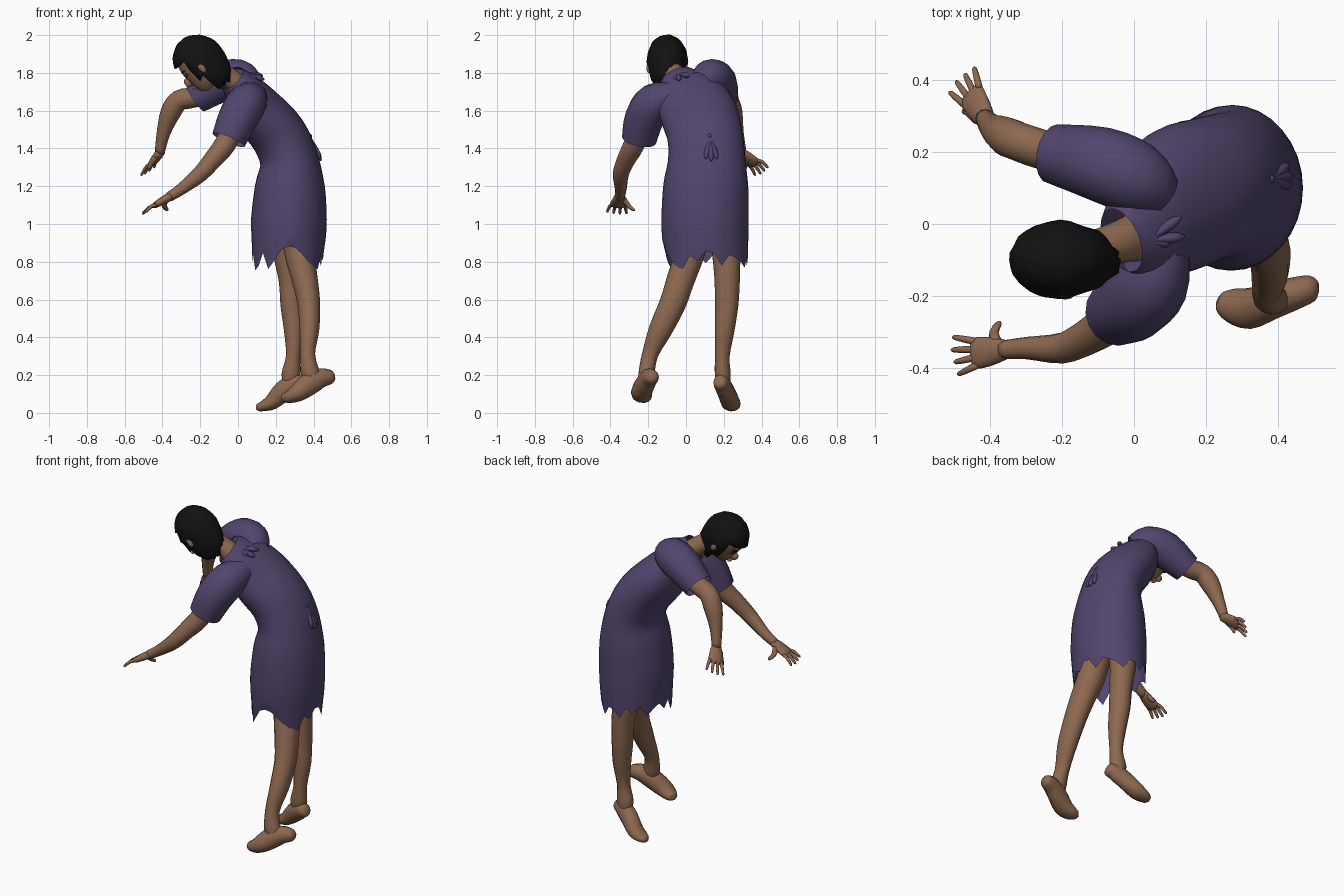
import bpy, bmesh, math, random
from mathutils import Vector, Matrix

random.seed(4)


def material(name, rgb):
    m = bpy.data.materials.new(name)
    m.diffuse_color = (*rgb, 1)
    return m


SKIN = material("skin", (0.27, 0.14, 0.08))
CLOTH = material("cloth", (0.085, 0.06, 0.155))
HAIR = material("hair", (0.006, 0.006, 0.006))
DARK = material("eye_dark", (0.03, 0.02, 0.015))


def finish(bm, name, mat):
    bmesh.ops.recalc_face_normals(bm, faces=bm.faces)
    me = bpy.data.meshes.new(name)
    bm.to_mesh(me)
    bm.free()
    me.materials.append(mat)
    for p in me.polygons:
        p.use_smooth = True
    ob = bpy.data.objects.new(name, me)
    bpy.context.collection.objects.link(ob)
    return ob


def spline(pts, sub):
    """Catmull-Rom through points of any dimension."""
    out = []
    for i in range(len(pts) - 1):
        a, b, c, d = (pts[max(i - 1, 0)], pts[i], pts[i + 1], pts[min(i + 2, len(pts) - 1)])
        for k in range(sub):
            t = k / sub
            out.append([0.5 * (2 * q + (r - p) * t + (2 * p - 5 * q + 4 * r - s) * t * t
                               + (3 * q - p - 3 * r + s) * t ** 3) for p, q, r, s in zip(a, b, c, d)])
    return out + [list(pts[-1])]


def loft(name, secs, mat, wide=(0, 1, 0), n=12, sub=3, cap=True, shape=None):
    """Sections are x, y, z, radius along 'wide', radius across it."""
    secs = spline([s if len(s) == 5 else (*s, s[3]) for s in secs], sub)
    bm, rings = bmesh.new(), []
    for i, s in enumerate(secs):
        c = Vector(s[:3])
        t = (Vector(secs[min(i + 1, len(secs) - 1)][:3]) - Vector(secs[max(i - 1, 0)][:3])).normalized()
        w = Vector(wide)
        w = (w - t * w.dot(t)).normalized()
        b = t.cross(w)
        ring = []
        for k in range(n):
            a = 2 * math.pi * k / n
            co = c + w * math.cos(a) * s[3] + b * math.sin(a) * s[4]
            ring.append(bm.verts.new(shape(co, k) if shape else co))
        rings.append(ring)
    for r, q in zip(rings, rings[1:]):
        for k in range(n):
            bm.faces.new((r[k], r[(k + 1) % n], q[(k + 1) % n], q[k]))
    if cap:
        bm.faces.new(rings[0])
        bm.faces.new(rings[-1])
    return finish(bm, name, mat)


# Dress body with a torn hem
JAG = [.9, 1.25, .7, 1.0, .6, 1.2, .9, .7, 1.1, .75, 1.4, 1.2, .6, 1.3, .9, .45,
       .3, .35, .6, .9, 1.15, 1.25, .7, .9, .5, .6, 1.15, .7, .8, 1.0, 1.3, .8]


def torn(co, k):
    if co.z < .92:
        co.z = .92 - (.92 - co.z) * JAG[k]
    return co


loft("dress", [(.265, .105, .80, .222, .188), (.268, .102, .92, .228, .196), (.27, .10, 1.03, .23, .2),
               (.275, .105, 1.2, .225, .185), (.27, .11, 1.34, .205, .155), (.215, .10, 1.47, .2, .15),
               (.115, .065, 1.59, .205, .14), (.035, .0, 1.70, .175, .105), (-.035, -.045, 1.775, .095, .072)],
     CLOTH, n=32, cap=False, shape=torn)

# Sleeves
loft("sleeve_left", [(.09, -.06, 1.68, .07), (.05, -.16, 1.645, .105), (.0, -.22, 1.56, .105),
                     (-.05, -.248, 1.445, .092)], CLOTH, n=16, cap=False)
loft("sleeve_right", [(.07, .08, 1.74, .07), (.01, .125, 1.77, .1), (-.09, .165, 1.75, .105),
                      (-.225, .195, 1.665, .083)], CLOTH, n=16, cap=False)

# Arms
loft("arm_left", [(.0, -.22, 1.55, .055), (-.07, -.275, 1.42, .057), (-.13, -.315, 1.345, .05),
                  (-.2, -.345, 1.265, .043), (-.3, -.345, 1.185, .031), (-.365, -.35, 1.143, .026)], SKIN)
loft("arm_right", [(-.1, .17, 1.73, .055), (-.23, .2, 1.672, .055), (-.31, .225, 1.655, .055),
                   (-.357, .245, 1.59, .054), (-.395, .27, 1.48, .036), (-.415, .295, 1.375, .026)], SKIN)


# Hands: palm, four fingers and a thumb
def hand(side, wrist, along, wide, thumb):
    p, d = Vector(wrist), Vector(along).normalized()
    w = Vector(wide)
    w = (w - d * w.dot(d)).normalized()
    sag = Vector((0, 0, -1))
    ring = lambda v, a, b: (*v, a, b)
    loft("palm_" + side, [ring(p - d * .015, .026, .024), ring(p + d * .03, .038, .022),
                          ring(p + d * .08, .044, .017), ring(p + d * .1, .036, .01)], SKIN, wide=w)
    for i in range(4):
        s = (i - 1.5) / 1.5
        length = .075 - .012 * abs(s - .2)
        a = p + d * .085 + w * .033 * s
        tip = a + d * length + w * .018 * s
        mid = (a + tip) / 2 - sag * .006
        loft("finger_" + side, [ring(a, .0105, .01), ring(mid, .0095, .009),
                                ring(tip + sag * .006, .007, .007), ring(tip + d * .005 + sag * .008, .002, .002)],
             SKIN, wide=w, n=8, sub=2)
    a, tip = p + d * .02 + w * .022, Vector(thumb)
    loft("thumb_" + side, [ring(a, .018, .015), ring(a.lerp(tip, .5) + d * .012, .014, .012),
                           ring(a.lerp(tip, .92), .009, .008), ring(tip, .002, .002)], SKIN, wide=d, n=8, sub=2)


hand("left", (-.365, -.35, 1.143), (-.145, -.018, -.085), (0, 1, 0), (-.375, -.272, 1.07))
hand("right", (-.415, .295, 1.375), (-.06, .10, -.085), (-.5, -.5, -.3), (-.475, .315, 1.29))

# Legs
loft("leg_left", [(.31, .05, 1.02, .09), (.325, .02, .85, .08), (.355, -.03, .7, .074, .068),
                  (.375, -.07, .58, .07, .06), (.378, -.135, .44, .062, .052), (.368, -.19, .31, .043, .04),
                  (.385, -.21, .2, .042, .05), (.40, -.21, .15, .03, .03)], SKIN)
loft("leg_right", [(.25, .19, 1.02, .085), (.26, .212, .85, .075), (.28, .218, .7, .067, .064),
                   (.285, .215, .57, .062, .06), (.295, .205, .44, .052, .052), (.292, .192, .3, .039, .038),
                   (.28, .195, .2, .042, .05), (.28, .2, .13, .03, .03)], SKIN)

# Feet with raised heels
loft("foot_left", [(.513, -.175, .192, .014, .014), (.495, -.178, .19, .036, .036), (.44, -.195, .185, .046, .052),
                   (.38, -.215, .155, .052, .06), (.32, -.235, .11, .057, .05), (.27, -.225, .085, .048, .034),
                   (.24, -.213, .08, .028, .022), (.233, -.21, .08, .01, .01)], SKIN)
loft("foot_right", [(.352, .175, .16, .014, .014), (.34, .178, .158, .034, .034), (.3, .19, .155, .043, .052),
                    (.24, .21, .115, .047, .055), (.18, .235, .058, .052, .042), (.13, .24, .035, .045, .027),
                    (.105, .235, .03, .028, .02), (.097, .233, .03, .01, .01)], SKIN)

# Neck
loft("neck", [(.02, -.03, 1.715, .075, .06), (-.04, -.05, 1.77, .06, .055), (-.14, -.085, 1.83, .055)], SKIN)

# Head frame: forward, side, up
HEAD = Matrix(((-.755, 0, -.656, -.205), (0, -1, 0, -.1), (-.656, 0, .755, 1.86), (0, 0, 0, 1)))


def ball(name, mat, centre, radii, shape=None, drop=None, seg=16, frame=HEAD):
    bm = bmesh.new()
    bmesh.ops.create_uvsphere(bm, u_segments=seg, v_segments=max(6, seg * 2 // 3), radius=1)
    if drop:
        bmesh.ops.delete(bm, geom=[f for f in bm.faces if drop(f.calc_center_median())], context='FACES')
    for v in bm.verts:
        q = shape(v.co.copy()) if shape else v.co
        v.co = frame @ Vector([c + a * r for c, a, r in zip(centre, q, radii)])
    return finish(bm, name, mat)


def jaw(q):
    if q.z < 0:
        q.y *= 1 + .35 * q.z
        q.x += .42 * q.z * q.z * (1 if q.x > -.2 else .7)
    return q


def hair_fall(q):
    if q.z < 0:
        q.z *= 1.3
    if q.z < -.2:
        q.y *= .92
        q.z += random.uniform(-.09, .05)
    return q * random.uniform(.98, 1.02)


ball("head", SKIN, (0, 0, -.005), (.112, .088, .143), jaw, seg=20)
hair = ball("hair", HAIR, (0, 0, 0), (.136, .11, .148), hair_fall,
            lambda q: (q.x > .38 and q.z < .32) or (q.x > .12 and q.z < -.3) or q.z < -.9, seg=24)
thick = hair.modifiers.new("thickness", 'SOLIDIFY')
thick.thickness = .012
ball("nose", SKIN, (.118, 0, -.045), (.02, .014, .026), seg=10)
ball("lips", SKIN, (.112, 0, -.088), (.01, .024, .009), seg=10)
for s in (-1, 1):
    ball("eye", DARK, (.096, .034 * s, -.012), (.012, .016, .007), seg=10)
    ball("eyebrow", HAIR, (.1, .036 * s, .014), (.012, .02, .004), seg=8)
    ball("ear", SKIN, (.012, .098 * s, -.035), (.018, .012, .03), seg=10)


# Bows on the back of the dress
def bow(name, knot, tips):
    k = Vector(knot)
    ball(name + "_knot", CLOTH, k, (.014, .014, .014), seg=8, frame=Matrix())
    for t in tips:
        t = Vector(t)
        loft(name + "_loop", [(*k, .004), (*k.lerp(t, .3), .01), (*k.lerp(t, .75), .015), (*t, .004)],
             CLOTH, n=8)


bow("neck_bow", (.04, -.045, 1.795), [(.13, .02, 1.785), (.14, -.035, 1.765), (.1, -.055, 1.765)])
bow("waist_bow", (.378, .125, 1.465), [(.435, .105, 1.345), (.44, .135, 1.335), (.43, .165, 1.345)])
